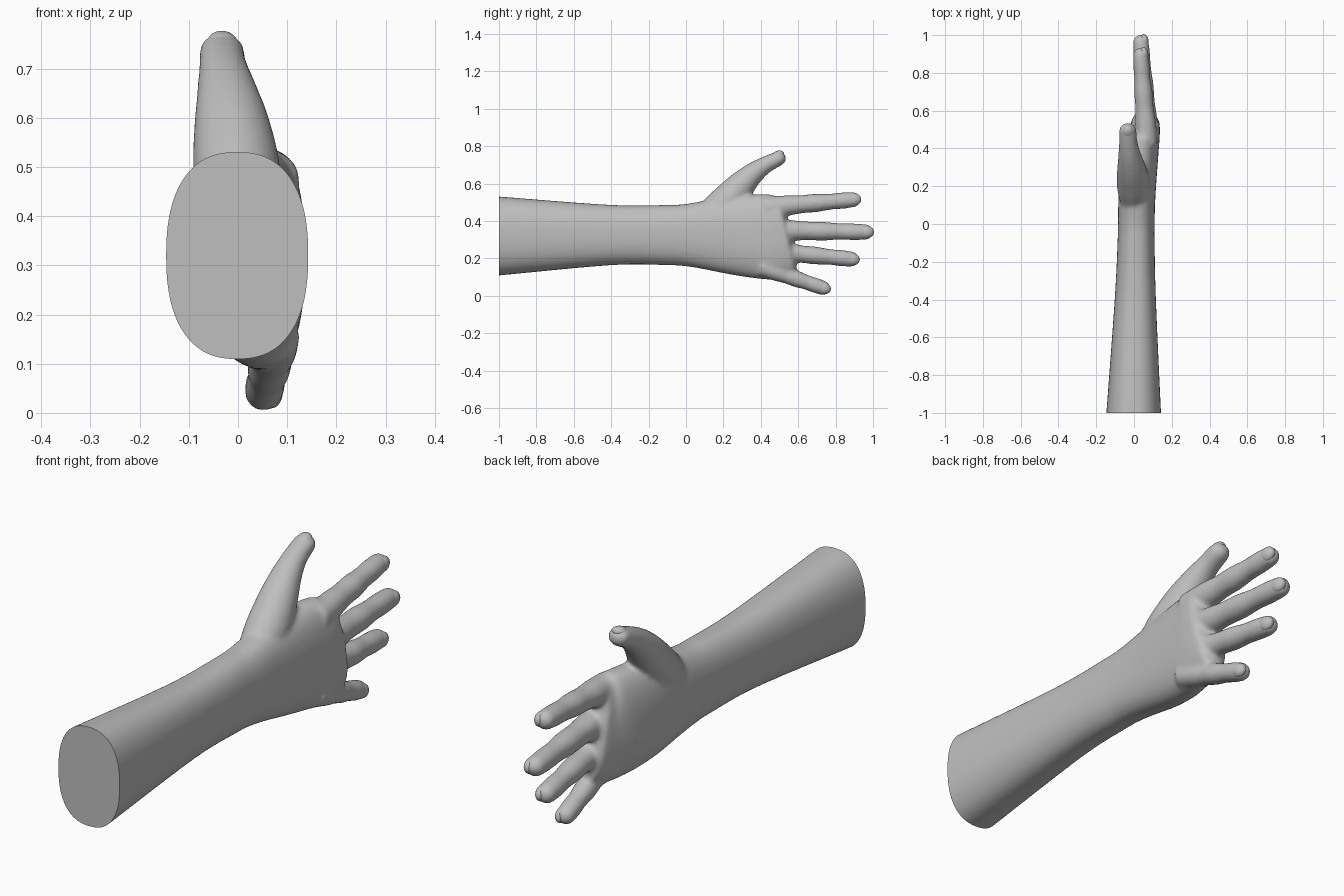
import bpy
import bmesh
import math
from mathutils import Vector, Matrix

old = bpy.data.objects.get("Cube")
if old:
    bpy.data.objects.remove(old, do_unlink=True)

GREY = (0.52, 0.52, 0.52, 1)
skin = bpy.data.materials.new("plain grey")
skin.use_nodes = True
skin.diffuse_color = GREY
skin.node_tree.nodes["Principled BSDF"].inputs["Base Color"].default_value = GREY


def spline(points, steps):
    """Catmull-Rom through tuples of numbers."""
    vs = [Vector(p) for p in points]
    vs = [2 * vs[0] - vs[1]] + vs + [2 * vs[-1] - vs[-2]]
    out = []
    for a, b, c, d in zip(vs, vs[1:], vs[2:], vs[3:]):
        for i in range(steps):
            t = i / steps
            out.append(b + (c - a) * t / 2 + (2 * a - 5 * b + 4 * c - d) * t * t / 2
                       + (3 * b - a - 3 * c + d) * t ** 3 / 2)
    return out + [vs[-2]]


def loft(bm, stations, power=2.0, round_tip=1.0, sides=40, steps=6):
    """Closed tube through (x, y, z, x radius, cross radius) with a domed tip."""
    rows = spline(stations, steps)
    frames = []
    for i, row in enumerate(rows):
        ahead, behind = rows[min(i + 1, len(rows) - 1)], rows[max(i - 1, 0)]
        tangent = Vector(ahead[:3]) - Vector(behind[:3])
        frames.append((Vector(row[:3]), tangent.normalized(), row[3], row[4]))
    centre, tangent, rx, rz = frames[-1]
    for i in range(1, 7):
        a = math.radians(i * 14)
        frames.append((centre + tangent * min(rx, rz) * round_tip * math.sin(a),
                       tangent, rx * math.cos(a), rz * math.cos(a)))
    rings = []
    for centre, tangent, rx, rz in frames:
        side = (Vector((1, 0, 0)) - tangent * tangent.x).normalized()
        up = side.cross(tangent)
        ring = []
        for k in range(sides):
            a = math.tau * k / sides
            c, s = math.cos(a), math.sin(a)
            u = math.copysign(abs(c) ** (2 / power), c) * rx
            v = math.copysign(abs(s) ** (2 / power), s) * rz
            ring.append(bm.verts.new(centre + side * u + up * v))
        rings.append(ring)
    for r, q in zip(rings, rings[1:]):
        for k in range(sides):
            n = (k + 1) % sides
            bm.faces.new((r[k], r[n], q[n], q[k]))
    bm.faces.new(rings[0][::-1])
    bm.faces.new(rings[-1])


def add_object(name, bm):
    bmesh.ops.recalc_face_normals(bm, faces=bm.faces)
    mesh = bpy.data.meshes.new(name)
    bm.to_mesh(mesh)
    bm.free()
    obj = bpy.data.objects.new(name, mesh)
    bpy.context.collection.objects.link(obj)
    mesh.materials.append(skin)
    return obj


def shade(obj, degrees):
    bpy.ops.object.select_all(action='DESELECT')
    obj.select_set(True)
    bpy.context.view_layer.objects.active = obj
    bpy.ops.object.shade_smooth_by_angle(angle=math.radians(degrees))


body = bmesh.new()

# Forearm, wrist and palm: y, x range, z range
arm = [(-1.1, -.152, .148, .101, .539), (-1, -.146, .143, .109, .531),
       (-.4, -.102, .116, .164, .486), (-.1, -.087, .109, .164, .486),
       (.0, -.085, .109, .158, .491), (.12, -.083, .112, .138, .512),
       (.25, -.08, .12, .113, .532), (.38, -.06, .13, .094, .542),
       (.47, -.03, .137, .088, .542), (.535, -.012, .137, .115, .542)]
loft(body, [((a + b) / 2, y, (c + d) / 2, (b - a) / 2, (d - c) / 2)
            for y, a, b, c, d in arm], power=2.4, round_tip=.35, sides=64)

# Fingers: base and tip centres (x, y, z), base and tip radius
fingers = {
    "index": ((.07, .42, .472), (.035, .893, .514), .054, .041),
    "middle": ((.078, .42, .352), (.036, .96, .341), .055, .042),
    "ring": ((.078, .42, .243), (.036, .885, .196), .051, .041),
    "little": ((.078, .40, .155), (.052, .733, .042), .046, .039),
}
for base, tip, r0, r1 in fingers.values():
    base, tip = Vector(base), Vector(tip)
    path = []
    for t, swell in ((0, 1.05), (.25, 1.08), (.42, 1), (.58, 1.06),
                     (.74, .97), (.88, 1.03), (1, 1)):
        r = (r0 + (r1 - r0) * t) * swell
        path.append((*base.lerp(tip, t), r, r))
    loft(body, path)

# Thumb, with its fleshy root in the palm
thumb = [(.0, .1, .40, .07, .08), (-.002, .2, .485, .088, .092),
         (-.012, .285, .58, .078, .078), (-.022, .355, .65, .062, .06),
         (-.03, .425, .70, .05, .046), (-.033, .495, .734, .046, .04)]
loft(body, thumb)

# Fuse into one soft skin
rough = add_object("rough_skin", body)
remesh = rough.modifiers.new("Fuse", 'REMESH')
remesh.mode = 'VOXEL'
remesh.voxel_size = .009
soften = rough.modifiers.new("Soften", 'SMOOTH')
soften.factor = .5
soften.iterations = 12
graph = bpy.context.evaluated_depsgraph_get()
fused = bpy.data.meshes.new_from_object(rough.evaluated_get(graph))
bpy.data.objects.remove(rough, do_unlink=True)

# Slice the forearm flat at its end
skin_bm = bmesh.new()
skin_bm.from_mesh(fused)
bpy.data.meshes.remove(fused)
bmesh.ops.bisect_plane(skin_bm, geom=skin_bm.verts[:] + skin_bm.edges[:] + skin_bm.faces[:],
                       plane_co=(0, -1, 0), plane_no=(0, 1, 0), clear_inner=True)
rim = [e for e in skin_bm.edges if e.is_boundary]
bmesh.ops.edgeloop_fill(skin_bm, edges=rim)
for f in skin_bm.faces:
    f.material_index = 0
shade(add_object("forearm_and_hand", skin_bm), 50)


# Nails: low domes resting on the back of each fingertip
def nail(name, tip, along, out, radius):
    along = along.normalized()
    out = (out - along * out.dot(along)).normalized()
    across = along.cross(out)
    bm = bmesh.new()
    bmesh.ops.create_uvsphere(bm, u_segments=32, v_segments=16, radius=radius)
    basis = Matrix((along, across, out)).transposed()
    bmesh.ops.transform(bm, matrix=Matrix.Translation(tip + out * radius * .42)
                        @ basis.to_4x4() @ Matrix.Diagonal((.95, .78, .58, 1)),
                        verts=bm.verts)
    shade(add_object(name, bm), 60)


for name, (base, tip, r0, r1) in fingers.items():
    along = Vector(tip) - Vector(base)
    nail(name + "_nail", Vector(tip) + along.normalized() * .004,
         along, Vector((1, 0, 0)), r1)
end = Vector(thumb[-1][:3])
nail("thumb_nail", end, end - Vector(thumb[-2][:3]), Vector((.1, -.4, 1)), .041)
